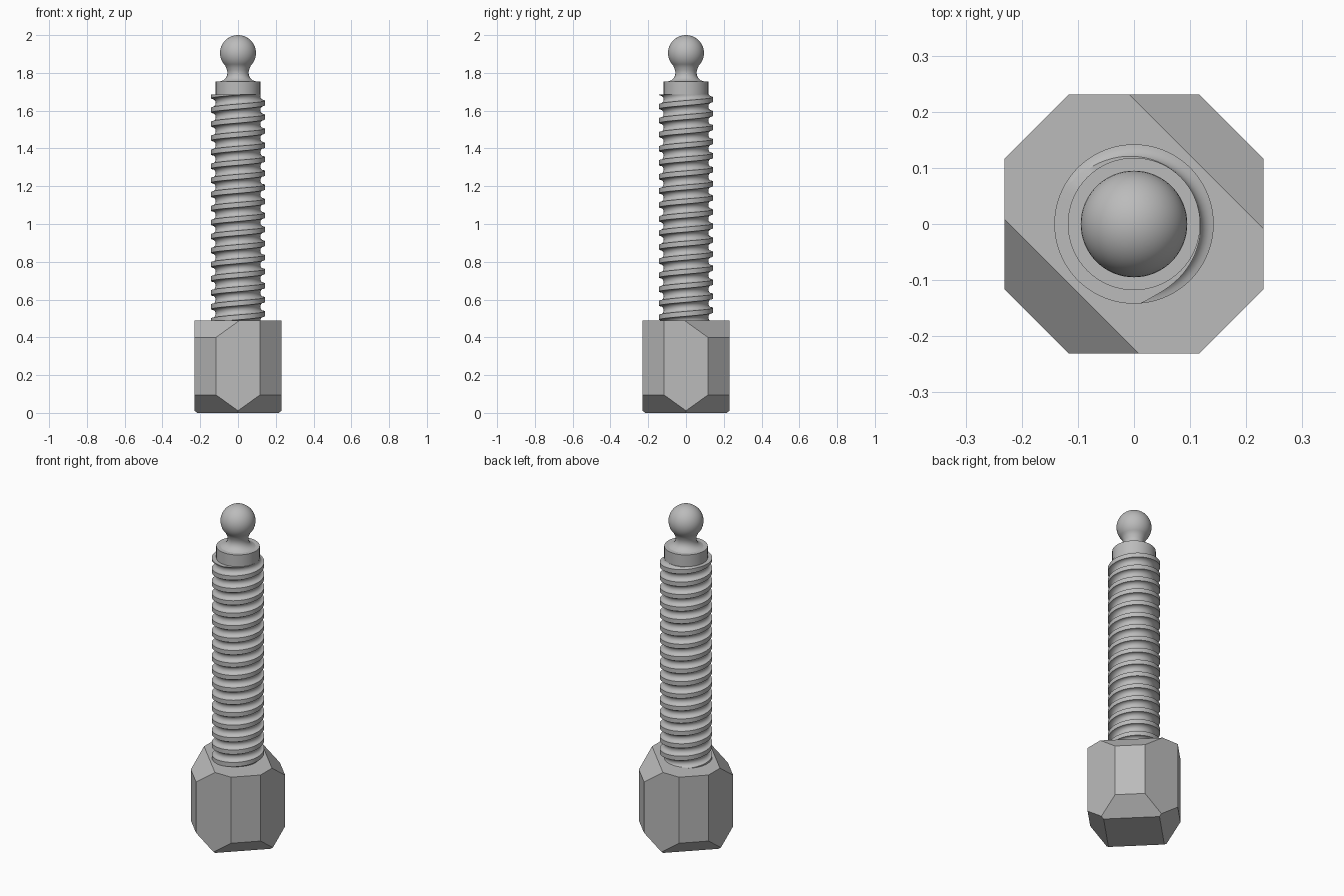
import bpy, bmesh, math
from mathutils import Vector

cube = bpy.data.objects.get("Cube")
if cube:
    bpy.data.objects.remove(cube, do_unlink=True)

steel = bpy.data.materials.new("grey_steel")
steel.use_nodes = True
steel.diffuse_color = (0.5, 0.5, 0.5, 1)
steel.node_tree.nodes["Principled BSDF"].inputs["Base Color"].default_value = (0.5, 0.5, 0.5, 1)


def finish(name, bm, smooth=None):
    """Turn a bmesh into a named, coloured object."""
    bmesh.ops.recalc_face_normals(bm, faces=bm.faces[:])
    mesh = bpy.data.meshes.new(name)
    bm.to_mesh(mesh)
    bm.free()
    mesh.materials.append(steel)
    obj = bpy.data.objects.new(name, mesh)
    bpy.context.collection.objects.link(obj)
    if smooth:
        bpy.ops.object.select_all(action='DESELECT')
        obj.select_set(True)
        bpy.context.view_layer.objects.active = obj
        bpy.ops.object.shade_smooth_by_angle(angle=math.radians(smooth))
    return obj


def skin(columns):
    """Join columns of points into a welded surface."""
    bm = bmesh.new()
    grid = [[bm.verts.new(p) for p in col] for col in columns]
    for a, b in zip(grid, grid[1:]):
        for j in range(len(a) - 1):
            bm.faces.new((a[j], b[j], b[j + 1], a[j + 1]))
    bmesh.ops.remove_doubles(bm, verts=bm.verts[:], dist=1e-5)
    bmesh.ops.dissolve_degenerate(bm, edges=bm.edges[:], dist=1e-5)
    return bm


# Faceted head: a block with its corners cut away
HALF, HEAD_TOP = 0.231, 0.49
bm = bmesh.new()
bmesh.ops.create_cube(bm, size=1)
for v in bm.verts:
    v.co = Vector((v.co.x * 2 * HALF, v.co.y * 2 * HALF, (v.co.z + 0.5) * HEAD_TOP))


def cut(point, normal):
    geom = bm.verts[:] + bm.edges[:] + bm.faces[:]
    result = bmesh.ops.bisect_plane(bm, geom=geom, plane_co=point, plane_no=normal, clear_outer=True)
    edges = [e for e in result["geom_cut"] if isinstance(e, bmesh.types.BMEdge)]
    bmesh.ops.contextual_create(bm, geom=edges)


SLOPE = 0.125 / 0.09
for sx in (-1, 1):
    for sy in (-1, 1):
        corner = Vector((sx * HALF, sy * 0.116, 0))
        cut(corner, Vector((sx, sy, 0)))
        # Lower chamfer on every corner, upper chamfer on two opposite ones
        cut(corner + Vector((0, 0, 0.095)), Vector((sx, sy, -SLOPE)))
        if sx == sy:
            cut(corner + Vector((0, 0, 0.40)), Vector((sx, sy, SLOPE)))
finish("head", bm)

# Threaded shaft: a cylinder with a round helical groove
OUTER, PITCH, CREST = 0.142, 0.0744, 0.026
LOW, HIGH = HEAD_TOP, 1.685
SIDES, STEPS = 72, 10
GROOVE = (PITCH - CREST) / 2
START = HIGH + CREST / 2 - PITCH * 278 / 360


def thread_radius(phase):
    offset = phase % PITCH - PITCH / 2
    depth = math.sqrt(max(0, GROOVE ** 2 - offset ** 2))
    return OUTER - depth


# Offsets of one pitch, starting at the crest's centre
offsets = [0] + [PITCH / 2 - GROOVE * math.cos(math.pi * k / STEPS) for k in range(STEPS + 1)]
turns = range(-19, 4)
columns = []
for i in range(SIDES + 1):
    angle = 2 * math.pi * i / SIDES
    shift = START + PITCH * i / SIDES
    column = [Vector((0, 0, LOW))]
    for turn in turns:
        for off in offsets:
            z = min(max(shift + turn * PITCH + off, LOW), HIGH)
            r = thread_radius(z - shift)
            column.append(Vector((r * math.cos(angle), r * math.sin(angle), z)))
    column.append(Vector((0, 0, HIGH)))
    columns.append(column)
finish("threaded_shaft", skin(columns), 35)


def lathe(name, profile, sides=64):
    cols = []
    for i in range(sides + 1):
        a = 2 * math.pi * i / sides
        cols.append([Vector((r * math.cos(a), r * math.sin(a), z)) for r, z in profile])
    finish(name, skin(cols), 35)


# Collar above the thread
COLLAR_TOP = 1.755
lathe("collar", [(0, HIGH - 0.02), (0.118, HIGH - 0.02), (0.118, COLLAR_TOP), (0, COLLAR_TOP)])

# Ball tip with a flared neck
BALL, BALL_Z = 0.095, 1.905
neck = [(0.094, COLLAR_TOP), (0.078, 1.761), (0.066, 1.771), (0.058, 1.785),
        (0.056, 1.80), (0.058, 1.815), (0.063, 1.827)]
first = math.radians(-45)
ball = []
for k in range(21):
    t = first + (math.pi / 2 - first) * k / 20
    ball.append((BALL * math.cos(t), BALL_Z + BALL * math.sin(t)))
lathe("ball_tip", neck + ball)
